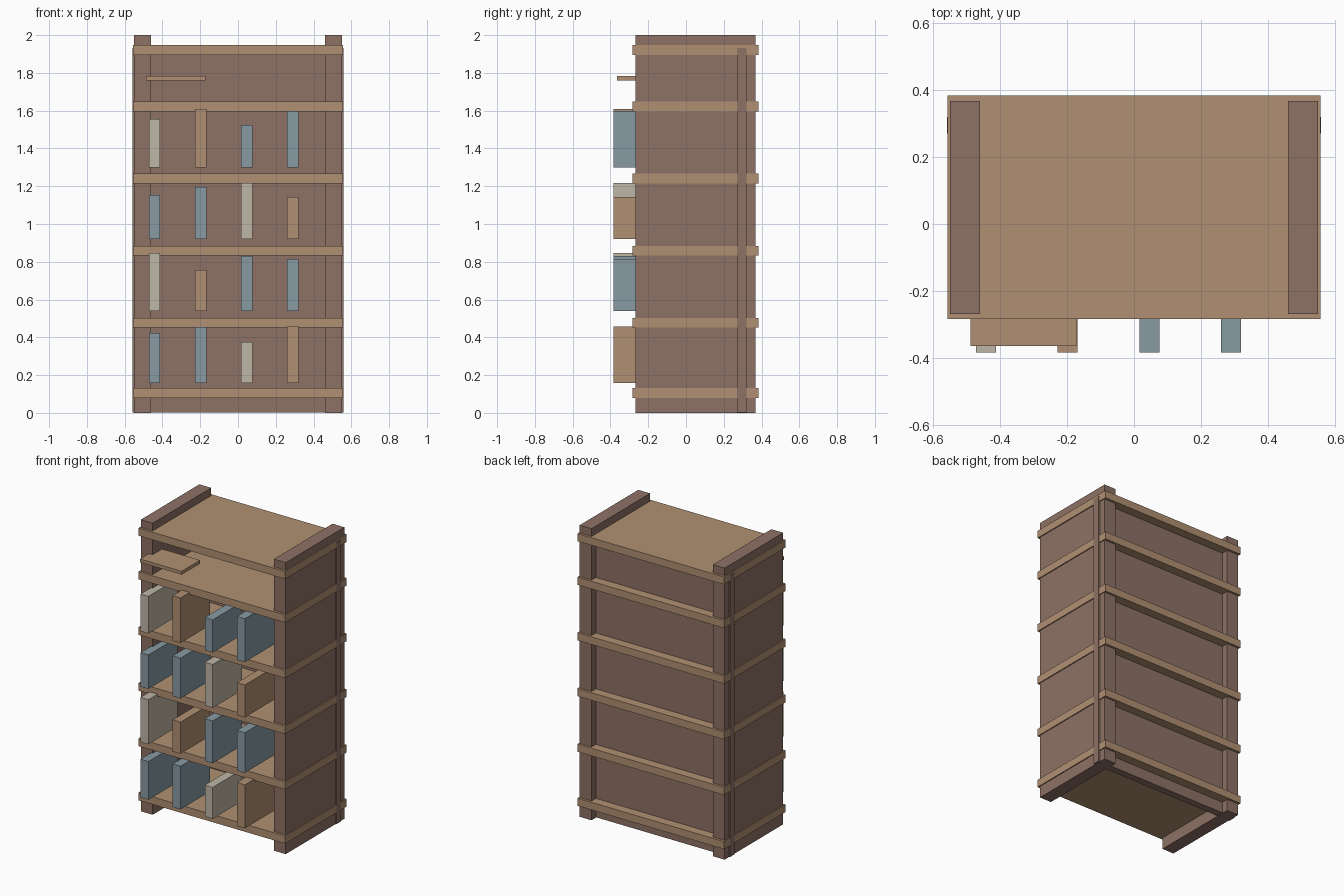
import bpy

cube = bpy.data.objects.get("Cube")
if cube:
    bpy.data.objects.remove(cube, do_unlink=True)


def make_material(name, rgb):
    """Flat material from an 8-bit display colour, stored as linear values."""
    def linear(c):
        c /= 255
        return c / 12.92 if c <= 0.04045 else ((c + 0.055) / 1.055) ** 2.4
    colour = (*[linear(c) for c in rgb], 1)
    mat = bpy.data.materials.new(name)
    mat.use_nodes = True
    mat.diffuse_color = colour
    bsdf = next(n for n in mat.node_tree.nodes if n.type == "BSDF_PRINCIPLED")
    bsdf.inputs["Base Color"].default_value = colour
    return mat


dark_wood = make_material("dark wood", (141, 113, 101))
light_wood = make_material("light wood", (177, 144, 115))
blue = make_material("grey blue", (136, 154, 164))
cream = make_material("cream", (190, 183, 166))


def box(name, x, y, z, mat):
    """Box between (low, high) limits on each axis."""
    bpy.ops.mesh.primitive_cube_add(size=1)
    obj = bpy.context.object
    obj.name = obj.data.name = name
    for v in obj.data.vertices:
        v.co = [(lo + hi) / 2 + c * (hi - lo)
                for c, (lo, hi) in zip(v.co, (x, y, z))]
    obj.data.materials.append(mat)
    return obj


# Side panels
box("left_side_panel", (0.46, 0.55), (-0.268, 0.367), (0, 2), dark_wood)
box("right_side_panel", (-0.55, -0.46), (-0.268, 0.367), (0, 2), dark_wood)

# Back panel, let in from the rear edge and just proud of the sides
box("back_panel", (-0.559, 0.559), (0.27, 0.32), (0.003, 1.932), dark_wood)

# Shelves
for i, top in enumerate((0.132, 0.503, 0.884, 1.267, 1.648, 1.947)):
    box(f"shelf_{i + 1}", (-0.557, 0.557), (-0.284, 0.383),
        (top - 0.052, top), light_wood)

# Upright books: base height, then tops and colours from right to left
rows = [
    (0.159, (0.422, 0.455, 0.375, 0.458), (blue, blue, cream, light_wood)),
    (0.54, (0.846, 0.757, 0.831, 0.815), (cream, light_wood, blue, blue)),
    (0.92, (1.153, 1.196, 1.218, 1.143), (blue, blue, cream, light_wood)),
    (1.30, (1.555, 1.609, 1.524, 1.597), (cream, light_wood, blue, blue)),
]
for r, (base, tops, mats) in enumerate(rows):
    for i, (top, mat) in enumerate(zip(tops, mats)):
        x = -0.442 + i * 0.244
        box(f"book_{r + 1}_{i + 1}", (x - 0.03, x + 0.03), (-0.383, -0.066),
            (base, top), mat)

# Flat tray in the top bay
box("flat_tray", (-0.488, -0.172), (-0.365, -0.165), (1.761, 1.784), light_wood)
